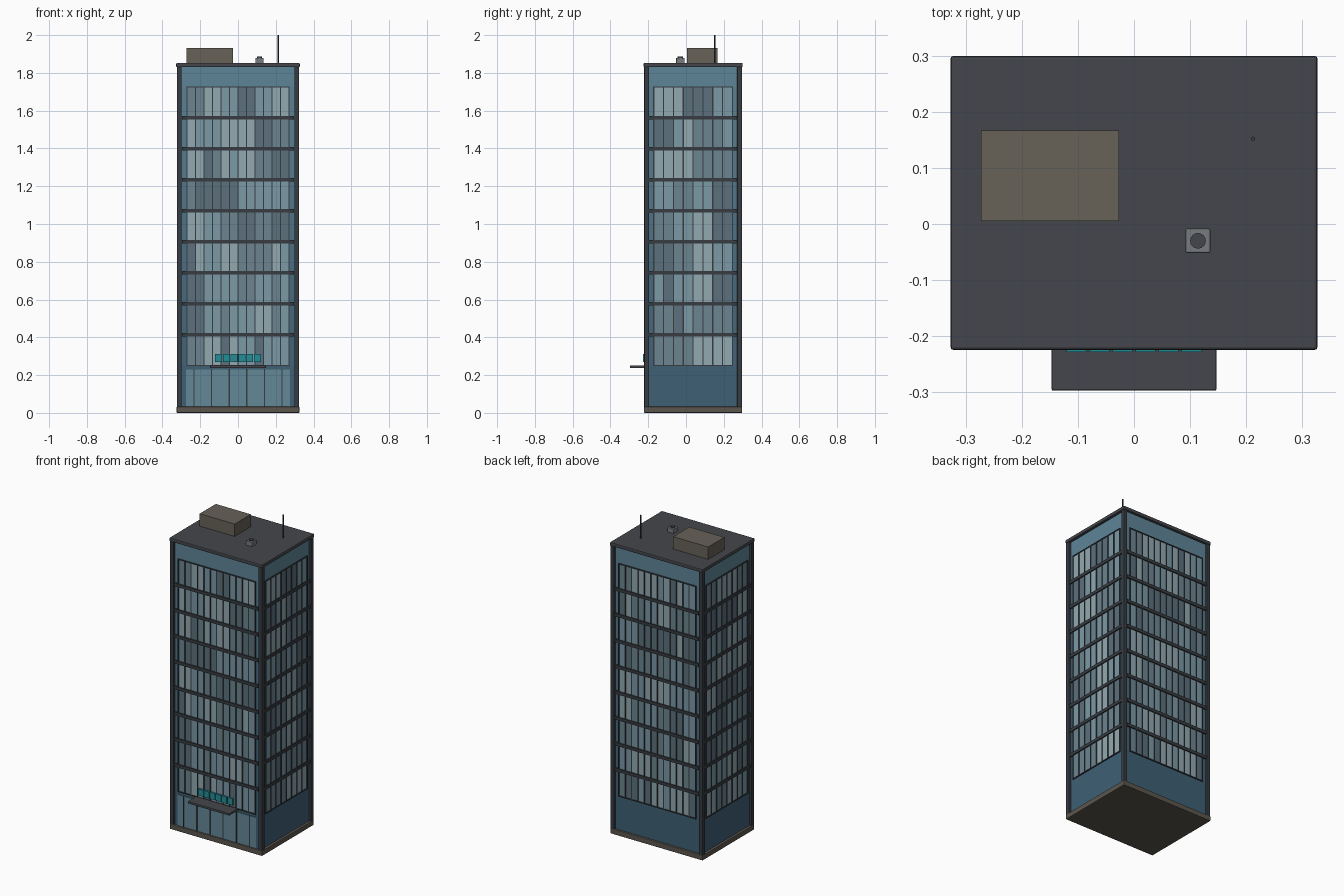
import bpy, bmesh, math, random
from mathutils import Matrix, Vector

if "Cube" in bpy.data.objects:
    bpy.data.objects.remove(bpy.data.objects["Cube"])

random.seed(4)
CY = 0.0375                    # tower centre in y
Z0, FLOOR, N = 0.25, 0.164, 9  # first window row, storey height, storeys


def mat(name, r, g, b):
    m = bpy.data.materials.new(name)
    m.diffuse_color = [(c / 255) ** 2.2 for c in (r, g, b)] + [1]
    m.use_nodes = True
    m.node_tree.nodes["Principled BSDF"].inputs["Base Color"].default_value = m.diffuse_color
    return m


dark = mat("dark_metal", 70, 72, 77)
frame = mat("frame", 58, 62, 67)
stone = mat("stone", 92, 86, 78)
tan = mat("plant_room", 103, 98, 89)
grey = mat("unit_grey", 120, 123, 127)
teal = mat("sign_teal", 40, 140, 150)
lobby = mat("lobby_glass", 100, 135, 150)
tones = [mat("glass_%d" % i, *c) for i, c in enumerate(
    [(92, 112, 124), (108, 132, 144), (122, 152, 165), (145, 168, 176)])]
shades = [mat("cladding_%d" % i, 64 + 3 * i, 96 + 3.6 * i, 116 + 3.4 * i) for i in range(11)]


def boxes(name, items, mats, angle=0, bevel=0):
    """items: (x0,x1,y0,y1,z0,z1[,material index]); angle turns a wall about the tower centre"""
    bm = bmesh.new()
    for it in items:
        x0, x1, y0, y1, z0, z1 = it[:6]
        M = Matrix.Translation(((x0 + x1) / 2, (y0 + y1) / 2, (z0 + z1) / 2)) @ \
            Matrix.Diagonal((x1 - x0, y1 - y0, z1 - z0, 1))
        vs = bmesh.ops.create_cube(bm, size=1, matrix=M)["verts"]
        for f in {f for v in vs for f in v.link_faces}:
            f.material_index = it[6] if len(it) > 6 else 0
    if bevel:
        bmesh.ops.bevel(bm, geom=bm.edges[:], offset=bevel, segments=2, profile=0.5, affect='EDGES')
    if angle is not None and name.startswith("wall"):
        bm.transform(Matrix.Translation((0, CY, 0)) @ Matrix.Rotation(angle, 4, 'Z'))
    return finish(name, bm, mats)


def finish(name, bm, mats):
    me = bpy.data.meshes.new(name)
    bm.to_mesh(me)
    bm.free()
    for m in mats:
        me.materials.append(m)
    ob = bpy.data.objects.new(name, me)
    bpy.context.collection.objects.link(ob)
    return ob


def cylinder(name, x, y, z0, z1, r, m, seg=16):
    bm = bmesh.new()
    bmesh.ops.create_cone(bm, cap_ends=True, segments=seg, radius1=r, radius2=r, depth=z1 - z0,
                          matrix=Matrix.Translation((x, y, (z0 + z1) / 2)))
    for f in bm.faces:
        f.smooth = len(f.verts) == 4
    for e in bm.edges:
        e.smooth = e.calc_face_angle(0) < 0.7
    return finish(name, bm, [m])


# tower body, cladding gets lighter towards the top
BX, BY = 0.31, 0.2475
body = boxes("tower_body", [(-BX, BX, CY - BY, CY + BY, 0.03, 1.83)], shades)
bm = bmesh.new()
bm.from_mesh(body.data)
for i in range(N + 1):
    bmesh.ops.bisect_plane(bm, geom=bm.verts[:] + bm.edges[:] + bm.faces[:],
                           plane_co=(0, 0, Z0 + i * FLOOR), plane_no=(0, 0, 1))
for f in bm.faces:
    f.material_index = max(0, min(10, int((f.calc_center_median().z - Z0) / FLOOR + 1)))
bm.to_mesh(body.data)
bm.free()

# plinth, roof slab and corner columns
boxes("plinth", [(-.325, .325, CY - .26, CY + .26, 0, .033)], [stone], bevel=.004)
boxes("roof_slab", [(-.327, .327, CY - .262, CY + .262, 1.83, 1.853)], [dark], bevel=.005)
cols = []
for sx in (-1, 1):
    for sy in (-1, 1):
        x, y = sx * .311, CY + sy * .246
        cols.append((x - .013, x + .013, y - .013, y + .013, .03, 1.832))
boxes("corner_columns", cols, [frame], bevel=.003)

# four curtain walls: panes, mullions, floor bands
for side, (depth, half, n) in enumerate([(BY, .27, 12), (BX, .208, 8)] * 2):
    ang = side * math.pi / 2
    p = 2 * half / n
    panes, bars, bands = [], [], []
    for r in range(N):
        z = Z0 + r * FLOOR
        for c in range(n):
            if c % 2 == 0 or random.random() < .3:
                t = random.randrange(4)
            x = -half + c * p
            panes.append((x, x + p, -depth - .003, -depth + .004, z, z + FLOOR, t))
        if r:
            bands.append((-half - .026, half + .026, -depth - .010, -depth + .004, z - .01, z + .01))
    for c in range(n + 1):
        x = -half + c * p
        bars.append((x - .003, x + .003, -depth - .007, -depth + .004, Z0, Z0 + N * FLOOR))
    for z in (Z0, Z0 + N * FLOOR):
        bars.append((-half - .003, half + .003, -depth - .007, -depth + .004, z - .003, z + .003))
    boxes("wall_panes_%d" % side, panes, tones, ang)
    boxes("wall_mullions_%d" % side, bars, [frame], ang)
    boxes("wall_bands_%d" % side, bands, [frame], ang)

# entrance: lobby glass, posts, canopy and plain sign blocks
F = CY - BY
boxes("lobby_glass", [(-.275, .275, F - .004, F + .004, .033, .23)], [lobby])
boxes("lobby_posts", [(x - .003, x + .003, F - .008, F + .004, .033, .23)
                      for x in [(i - 2.5) * .093 for i in range(6)]], [frame])
boxes("canopy", [(-.147, .147, -.297, F + .005, .238, .252)], [dark], bevel=.003)
boxes("sign_blocks", [(x - .018, x + .018, F - .018, F - .006, .27, .312)
                      for x in [(i - 2.5) * .041 for i in range(6)]], [teal])

# rooftop equipment
boxes("plant_room", [(-.273, -.027, .005, .167, 1.85, 1.932)], [tan])
boxes("vent_unit", [(.092, .136, -.052, -.008, 1.85, 1.88)], [grey], bevel=.003)
cylinder("vent_fan", .114, -.03, 1.878, 1.887, .014, dark)
cylinder("antenna", .212, .152, 1.85, 2.0, .004, frame, 8)
